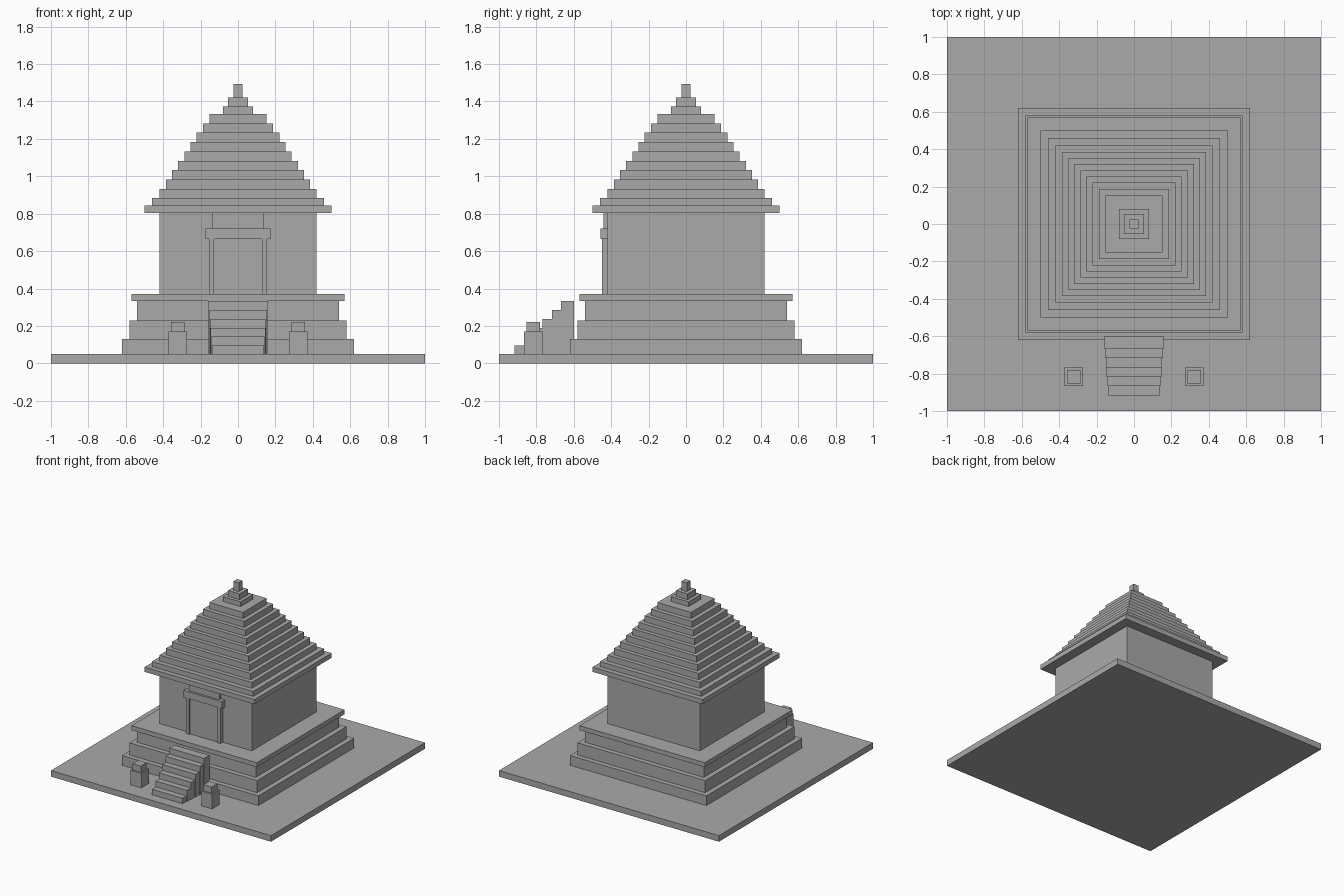
import bpy

if "Cube" in bpy.data.objects:
    bpy.data.objects.remove(bpy.data.objects["Cube"])

stone = bpy.data.materials.new("grey_stone")
stone.diffuse_color = (0.4, 0.4, 0.4, 1)
stone.use_nodes = True
stone.node_tree.nodes["Principled BSDF"].inputs["Base Color"].default_value = stone.diffuse_color


def box(name, x0, x1, y0, y1, z0, z1):
    """Axis-aligned box between two corners."""
    verts = [(x, y, z) for z in (z0, z1)
             for x, y in ((x0, y0), (x1, y0), (x1, y1), (x0, y1))]
    faces = [(3, 2, 1, 0), (4, 5, 6, 7)]
    faces += [(i, (i + 1) % 4, (i + 1) % 4 + 4, i + 4) for i in range(4)]
    mesh = bpy.data.meshes.new(name)
    mesh.from_pydata(verts, [], faces)
    mesh.materials.append(stone)
    obj = bpy.data.objects.new(name, mesh)
    bpy.context.collection.objects.link(obj)
    return obj


def stack(name, z, tiers):
    """Centred square slabs piled up; each tier is (half width, top height)."""
    for i, (h, top) in enumerate(tiers, 1):
        box(f"{name}_{i}", -h, h, -h, h, z, top)
        z = top


# Ground slab, stepped plinth and main hall
stack("ground_slab", 0, [(1.0, 0.05)])
stack("plinth_tier", 0.05, [(0.62, 0.13), (0.58, 0.23), (0.54, 0.333), (0.57, 0.37)])
stack("hall", 0.37, [(0.42, 0.804)])

# Stepped pyramid roof and finial
stack("roof_tier", 0.804, [
    (0.50, 0.843), (0.46, 0.884), (0.42, 0.932), (0.386, 0.983),
    (0.353, 1.033), (0.32, 1.083), (0.287, 1.133), (0.254, 1.183),
    (0.221, 1.233), (0.188, 1.283), (0.153, 1.334)])
stack("finial_tier", 1.334, [(0.08, 1.373), (0.053, 1.421), (0.024, 1.493)])

# Doorway: panel, posts and lintel
box("door_panel", -0.138, 0.138, -0.44, -0.42, 0.37, 0.804)
box("door_lintel", -0.174, 0.174, -0.456, -0.42, 0.665, 0.722)
for side, s in (("left", -1), ("right", 1)):
    xs = sorted((s * 0.129, s * 0.156))
    box(f"door_post_{side}", *xs, -0.45, -0.42, 0.37, 0.665)

# Staircase, widening slightly towards the top
for i in range(6):
    w = 0.139 + 0.004 * i
    y = -0.917 + 0.05 * i
    box(f"stair_step_{i + 1}", -w, w, y, y + 0.068, 0.05, 0.095 + 0.0475 * i)

# Pedestals with caps beside the stairs
for side, s in (("left", -1), ("right", 1)):
    cx, cy = s * 0.322, -0.817
    for part, h, z0, z1 in (("pedestal", 0.049, 0.05, 0.171),
                            ("pedestal_cap", 0.037, 0.171, 0.222)):
        box(f"{part}_{side}", cx - h, cx + h, cy - h, cy + h, z0, z1)
